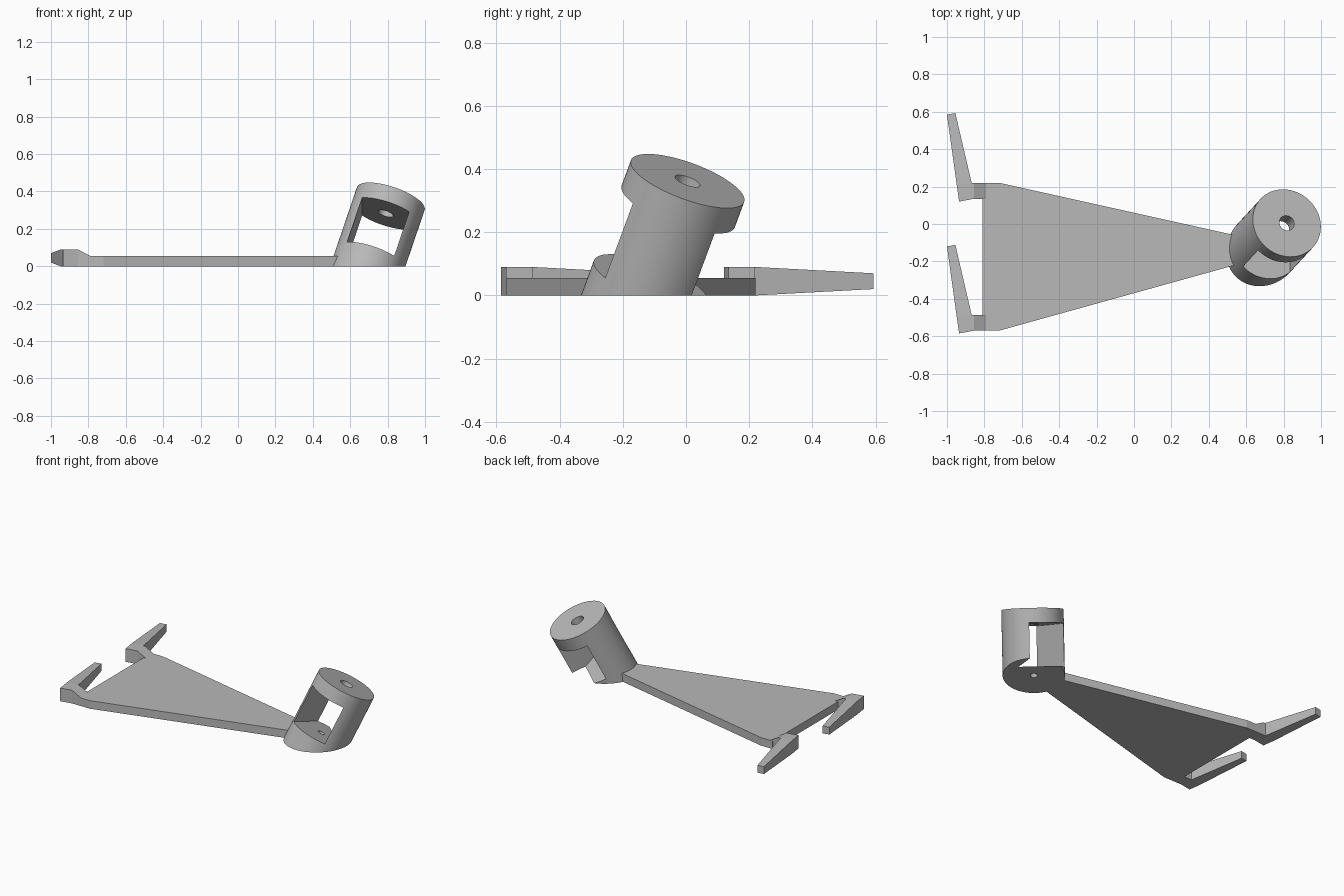
import bpy
import bmesh
from math import radians
from mathutils import Matrix, Vector

cube = bpy.data.objects.get("Cube")
if cube:
    bpy.data.objects.remove(cube, do_unlink=True)

grey = bpy.data.materials.new("plain grey")
grey.use_nodes = True
grey.diffuse_color = (0.48, 0.48, 0.48, 1)
grey.node_tree.nodes["Principled BSDF"].inputs["Base Color"].default_value = (0.48, 0.48, 0.48, 1)


def add_object(name, bm):
    bmesh.ops.recalc_face_normals(bm, faces=bm.faces)
    mesh = bpy.data.meshes.new(name)
    bm.to_mesh(mesh)
    bm.free()
    mesh.materials.append(grey)
    obj = bpy.data.objects.new(name, mesh)
    bpy.context.collection.objects.link(obj)
    return obj


def loft(name, rings):
    """Skin a closed solid over rings with equal point counts."""
    bm = bmesh.new()
    loops = [[bm.verts.new(p) for p in ring] for ring in rings]
    for a, b in zip(loops, loops[1:]):
        for i in range(len(a)):
            j = (i + 1) % len(a)
            bm.faces.new((a[i], a[j], b[j], b[i]))
    bm.faces.new(loops[0])
    bm.faces.new(loops[-1])
    return add_object(name, bm)


def subtract(target, cutter):
    cutter.hide_render = True
    mod = target.modifiers.new("cut", "BOOLEAN")
    mod.operation = "DIFFERENCE"
    mod.solver = "EXACT"
    mod.object = cutter
    bpy.ops.object.select_all(action="DESELECT")
    bpy.context.view_layer.objects.active = target
    target.select_set(True)
    bpy.ops.object.modifier_apply(modifier="cut")
    bpy.data.objects.remove(cutter, do_unlink=True)


# Tapered base plate
outline = [(-0.81, 0.22), (-0.72, 0.22), (0.54, -0.06),
           (0.54, -0.22), (-0.72, -0.57), (-0.81, -0.57)]
loft("base_plate", [[(x, y, z) for x, y in outline] for z in (0, 0.055)])

# Two matching prongs with sloped shoulders joining them to the plate
for label, dy in (("back", 0), ("front", -0.705)):
    sections = [(-0.935, 0.12, -0.855, 0.135, 0, 0.09),
                (-0.948, 0.21, -0.868, 0.22, 0, 0.09),
                (-1.0, 0.585, -0.955, 0.593, 0.02, 0.07)]
    loft(label + "_prong",
         [[(xa, ya + dy, lo), (xb, yb + dy, lo), (xb, yb + dy, hi), (xa, ya + dy, hi)]
          for xa, ya, xb, yb, lo, hi in sections])
    loft(label + "_shoulder",
         [[(x, y0 + dy, 0), (x, 0.219 + dy, 0), (x, 0.219 + dy, h), (x, y0 + dy, h)]
          for x, y0, h in ((-0.9, 0.128, 0.09), (-0.855, 0.135, 0.09),
                           (-0.79, 0.135, 0.055))])

# Tilted socket frame; its origin is the centre of the top disc
tilt = (Matrix.Translation((0.817, 0.005, 0.362))
        @ Matrix.Rotation(radians(-20.3), 4, "X")
        @ Matrix.Rotation(radians(17.7), 4, "Y"))


def tilted_cylinder(name, radius, top, bottom, sides=64):
    bm = bmesh.new()
    place = tilt @ Matrix.Translation((0, 0, (top + bottom) / 2))
    bmesh.ops.create_cone(bm, cap_ends=True, segments=sides, radius1=radius,
                          radius2=radius, depth=top - bottom, matrix=place)
    return add_object(name, bm)


socket = tilted_cylinder("tilted_socket", 0.191, 0, -0.7)

# Window straight through the socket, between floor and collar
floor, ceiling = -0.355, -0.09
window = bmesh.new()
bmesh.ops.create_cube(window, size=1, matrix=tilt
                      @ Matrix.Translation((0, 0, (floor + ceiling) / 2))
                      @ Matrix.Diagonal((0.264, 1, ceiling - floor, 1)))
subtract(socket, add_object("window_cutter", window))

# Bolt hole in the collar and a smaller one in the floor
subtract(socket, tilted_cylinder("collar_hole_cutter", 0.042, 0.1, -0.15, 32))
subtract(socket, tilted_cylinder("floor_hole_cutter", 0.022, -0.3, -0.8, 24))

# Trim flat at the ground
ground = bmesh.new()
bmesh.ops.create_cube(ground, size=2, matrix=Matrix.Translation(Vector((0.7, 0, -1))))
subtract(socket, add_object("ground_cutter", ground))

bpy.ops.object.select_all(action="DESELECT")
socket.select_set(True)
bpy.context.view_layer.objects.active = socket
bpy.ops.object.shade_smooth_by_angle(angle=radians(30))
